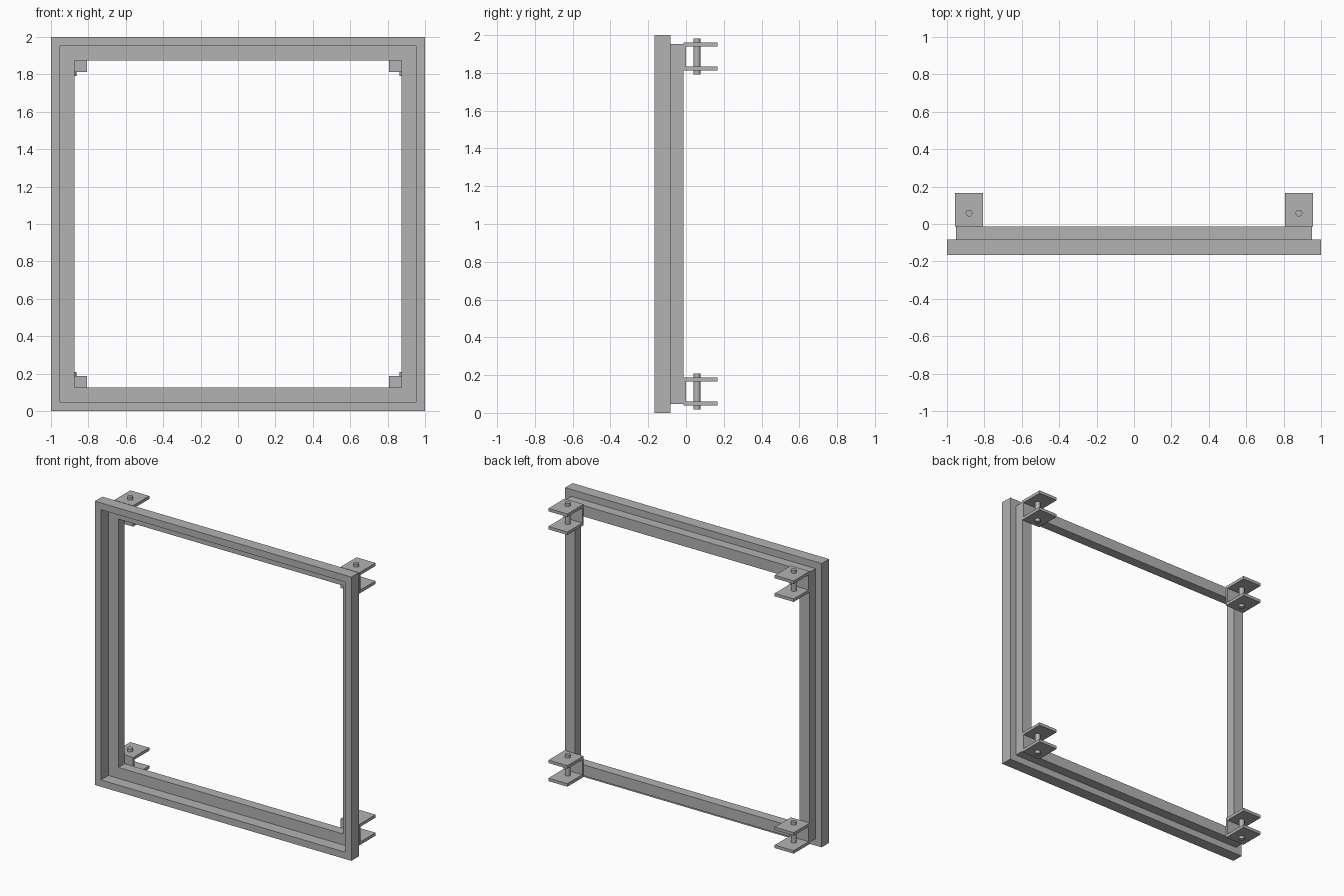
import bpy
import bmesh
from mathutils import Matrix, Vector

cube = bpy.data.objects.get("Cube")
if cube:
    bpy.data.objects.remove(cube, do_unlink=True)

# Single grey metal
metal = bpy.data.materials.new("grey_metal")
metal.use_nodes = True
grey = (0.45, 0.45, 0.45, 1.0)
metal.diffuse_color = grey
metal.node_tree.nodes["Principled BSDF"].inputs["Base Color"].default_value = grey


def make_object(name, bm):
    bmesh.ops.recalc_face_normals(bm, faces=bm.faces)
    mesh = bpy.data.meshes.new(name)
    bm.to_mesh(mesh)
    bm.free()
    mesh.materials.append(metal)
    obj = bpy.data.objects.new(name, mesh)
    bpy.context.collection.objects.link(obj)
    return obj


def square_ring(name, outer, inner, y_front, y_back):
    """Sweep a rectangular section around a square with mitred corners."""
    section = [(outer, y_front), (outer, y_back), (inner, y_back), (inner, y_front)]
    corners = [(1, 1), (-1, 1), (-1, -1), (1, -1)]
    bm = bmesh.new()
    loops = [[bm.verts.new((sx * r, y, 1 + sz * r)) for r, y in section]
             for sx, sz in corners]
    for i in range(4):
        a, b = loops[i], loops[(i + 1) % 4]
        for j in range(4):
            k = (j + 1) % 4
            bm.faces.new((a[j], a[k], b[k], b[j]))
    return make_object(name, bm)


def channel_bracket(name, x, z):
    """U-shaped channel opening to the back, extruded sideways."""
    width, height, plate, web = 0.148, 0.148, 0.021, 0.013
    y0, y1 = FRAME_BACK, 0.166
    top, lip = height / 2, height / 2 - plate
    profile = [(y0, -top), (y1, -top), (y1, -lip), (y0 + web, -lip),
               (y0 + web, lip), (y1, lip), (y1, top), (y0, top)]
    bm = bmesh.new()
    face = bm.faces.new([bm.verts.new((x - width / 2, y, z + h)) for y, h in profile])
    side = bmesh.ops.extrude_face_region(bm, geom=[face])["geom"]
    bmesh.ops.translate(bm, vec=Vector((width, 0, 0)),
                        verts=[v for v in side if isinstance(v, bmesh.types.BMVert)])
    return make_object(name, bm)


def hinge_pin(name, x, z):
    bm = bmesh.new()
    bmesh.ops.create_cone(bm, cap_ends=True, segments=24, radius1=0.018, radius2=0.018,
                          depth=0.19, matrix=Matrix.Translation((x, 0.058, z)))
    for f in bm.faces:
        f.smooth = len(f.verts) == 4
    for e in bm.edges:
        e.smooth = all(f.smooth for f in e.link_faces)
    return make_object(name, bm)


# Stepped frame: wide front rim and narrower rear rim
FRAME_STEP, FRAME_BACK = -0.083, -0.013
square_ring("front_rim", 1.0, 0.952, -0.166, FRAME_STEP)
square_ring("rear_rim", 0.952, 0.875, FRAME_STEP, FRAME_BACK)

# Bracket and pin at each corner
for side, sx in (("left", 1), ("right", -1)):
    for level, sz in (("upper", 1), ("lower", -1)):
        x, z = sx * 0.882, 1 + sz * 0.887
        channel_bracket(f"{level}_{side}_bracket", x, z)
        hinge_pin(f"{level}_{side}_pin", x, z)
